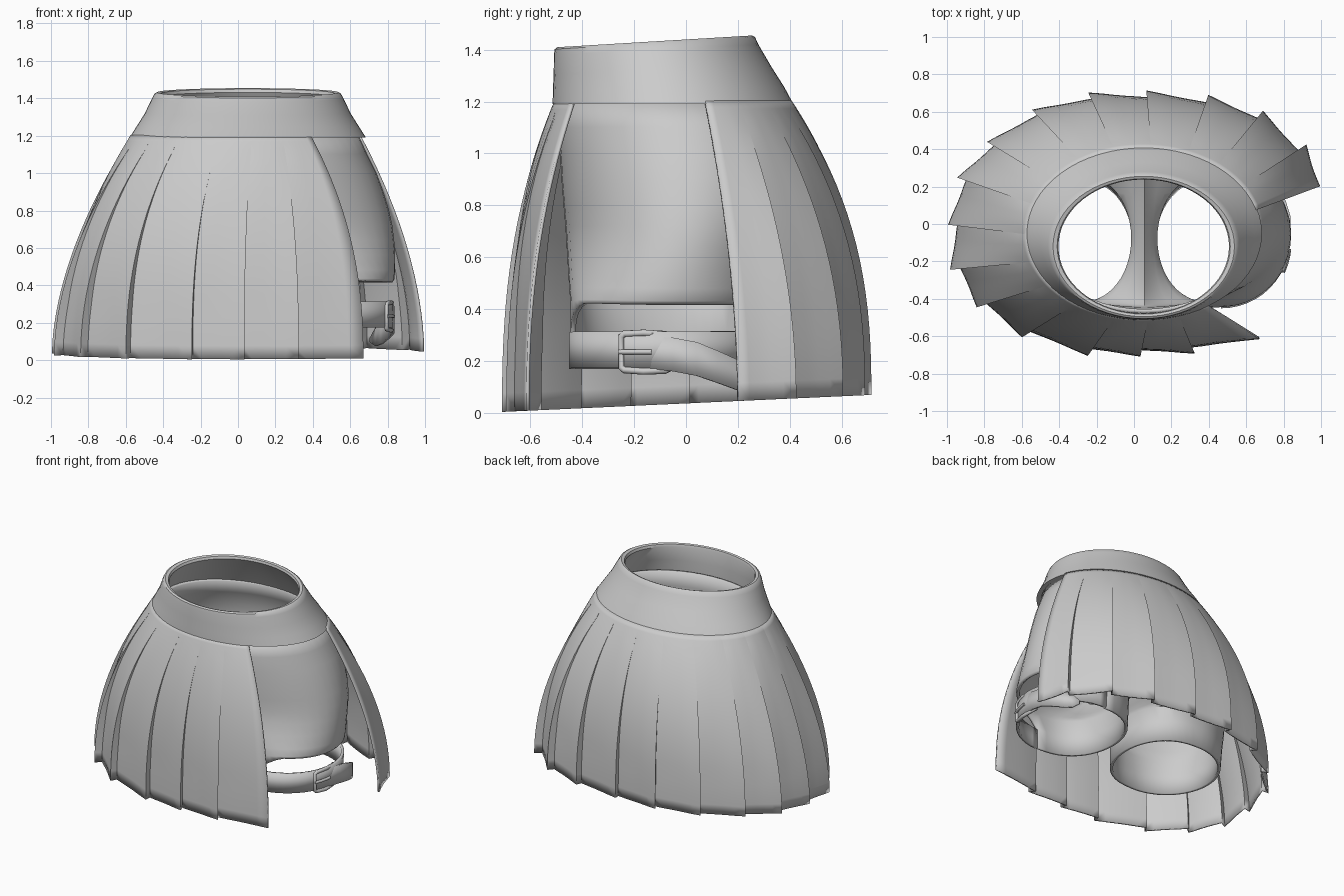
import bpy, bmesh, math

if "Cube" in bpy.data.objects:
    bpy.data.objects.remove(bpy.data.objects["Cube"])

grey = bpy.data.materials.new("grey_cloth")
grey.diffuse_color = (0.6, 0.6, 0.6, 1)
grey.use_nodes = True
grey.node_tree.nodes["Principled BSDF"].inputs["Base Color"].default_value = grey.diffuse_color


def finish(ob, angle=35):
    ob.data.materials.append(grey)
    bpy.ops.object.select_all(action='DESELECT')
    bpy.context.view_layer.objects.active = ob
    ob.select_set(True)
    bpy.ops.object.shade_smooth_by_angle(angle=math.radians(angle))


def loft(name, grids, thick=0.0, angle=35):
    """Skin one or more (rows, closed) grids into a single welded mesh."""
    bm = bmesh.new()
    for rows, closed in grids:
        vs = [[bm.verts.new(p) for p in r] for r in rows]
        n = len(rows[0])
        for a, b in zip(vs, vs[1:]):
            for i in range(n if closed else n - 1):
                j = (i + 1) % n
                bm.faces.new((a[i], b[i], b[j], a[j]))
    bmesh.ops.remove_doubles(bm, verts=bm.verts, dist=0.0005)
    bmesh.ops.recalc_face_normals(bm, faces=bm.faces)
    me = bpy.data.meshes.new(name)
    bm.to_mesh(me)
    bm.free()
    ob = bpy.data.objects.new(name, me)
    bpy.context.collection.objects.link(ob)
    if thick:
        m = ob.modifiers.new("thickness", 'SOLIDIFY')
        m.thickness = thick
        m.offset = 0
    finish(ob, angle)
    return ob


def lerp(a, b, t):
    return a + (b - a) * t


# ---- waistband: outer wall, rolled rim, inner wall; (z, centre y, rx, ry, tilt)
band = [(1.19, -0.05, 0.60, 0.43, 0), (1.19, -0.05, 0.632, 0.464, 0),
        (1.25, -0.067, 0.594, 0.446, .012), (1.32, -0.09, 0.550, 0.420, .03),
        (1.40, -0.115, 0.512, 0.394, .05), (1.425, -0.12, 0.498, 0.386, .06),
        (1.432, -0.12, 0.485, 0.375, .06), (1.427, -0.12, 0.463, 0.362, .06),
        (1.41, -0.12, 0.456, 0.358, .06), (1.30, -0.08, 0.530, 0.395, .03),
        (1.19, -0.05, 0.60, 0.43, 0)]
rows = []
for z, cy, rx, ry, tilt in band:
    ring = [2 * math.pi * k / 64 for k in range(64)]
    rows.append([(0.052 + rx * math.cos(a), cy + ry * math.sin(a),
                  z + tilt * ry * math.sin(a)) for a in ring])
loft("waistband", [(rows, True)], 0, 40)

# ---- pleated skirt: sawtooth hem drawn up to an ellipse at the waist
tips = [(0.92, 0.42), (0.69, 0.60), (0.40, 0.685), (0.07, 0.71), (-0.24, 0.70),
        (-0.54, 0.61), (-0.78, 0.44), (-0.94, 0.25), (-0.99, 0.0),
        (-0.98, -0.24), (-0.84, -0.44), (-0.60, -0.60), (-0.25, -0.70),
        (0.03, -0.705), (0.32, -0.69), (0.67, -0.61)]
hem = []                                     # (smooth outline, pleated outline)
prev, inset = (0.99, 0.20), 1.0
for tip in tips:
    for k in range(6):
        t = k / 5
        p = (lerp(prev[0], tip[0], t), lerp(prev[1], tip[1], t))
        s = lerp(inset, 1, t) - 0.008 * math.sin(math.pi * t)
        turn = -0.012 * (1 - t) if inset < 1 else 0   # tuck the fold under
        c, d = math.cos(turn), math.sin(turn)
        hem.append((p, (s * (p[0] * c - p[1] * d), s * (p[0] * d + p[1] * c))))
    prev, inset = tip, 0.95
rows = []
STEPS = 20
for r in range(STEPS + 1):
    t = (r / STEPS) ** 1.2
    fold = min(1, t * 1.3) * 0.97 + 0.03
    row = []
    for base, pleat in hem:
        x, y = (lerp(base[i], pleat[i], fold) for i in (0, 1))
        a = math.atan2(y / 0.71, x)
        if a < 0.2:
            a += 2 * math.pi
        a -= max(0, a - 4.9) * 0.2          # slit is wider at the waist
        f = 1 - (1 - t) ** (1.75 + 0.75 * abs(math.sin(a)) ** 2)
        zb = 0.004 + 0.046 * (y + 0.71)
        row.append((lerp(0.052 + 0.622 * math.cos(a), x, f),
                    lerp(-0.05 + 0.452 * math.sin(a), y, f), lerp(1.2, zb, t)))
    rows.append(row)
loft("pleated_skirt", [(rows, False)], 0.012, 75)

# ---- shorts: outer shells plus inner leg walls
# (z, leg centre x, outer rx, inner rx, front y, back y)
shell = [(1.21, 0, .575, 0, -.465, .37), (1.10, 0, .625, 0, -.48, .44),
         (1.00, 0, .675, 0, -.475, .47), (.90, 0, .712, 0, -.47, .48),
         (.80, 0, .742, 0, -.462, .47), (.72, 0, .76, 0, -.455, .45),
         (.64, .06, .71, .04, -.45, .41), (.56, .18, .595, .14, -.445, .36),
         (.48, .32, .455, .265, -.44, .31), (.42, .40, .372, .34, -.435, .28),
         (.31, .41, .352, .355, -.435, .265), (.17, .41, .345, .355, -.435, .255)]
N = 24
CX = 0.055


def half_arc(row, side, inner, sag=0.0, arch=0.0, out=0.0):
    z, cx, ro, ri, yf, yb = row
    pts = []
    for k in range(N + 1):
        a = -math.pi / 2 + math.pi * k / N
        c = max(0, math.cos(a))
        dx = cx - ri * c ** 0.8 if inner else cx + (ro + out) * c
        dz = arch * min(1, 2.2 * c) ** 0.7 - sag * c
        pts.append((CX + side * dx,
                    (yf + yb) / 2 + ((yb - yf) / 2 + out) * math.sin(a), z + dz))
    return pts


sags = (.18, .14, .09, .04, 0, 0, 0)
grids = []
for side in (1, -1):
    grids.append(([half_arc(r, side, True, s) for r, s in zip(shell[5:], sags)], False))
# plain leg
grids.append(([half_arc(r, -1, False) for r in shell], False))
# leg with an arched opening above the belt
outer = [half_arc(r, 1, False) for r in shell[:8]]
outer += [half_arc(shell[8], 1, False), half_arc(shell[9], 1, False, 0, .015),
          half_arc(shell[10], 1, False, 0, .112)]
grids.append((outer, False))
loft("shorts", grids, 0.02, 40)

# ---- thigh belt: strap closing the leg, buckle frame, prong and hanging tail
BX, BY, BRX, BRY = 0.46, -0.10, 0.342, 0.345
loft("thigh_belt", [([half_arc(r, 1, False, 0, 0.004, 0.006) for r in shell[10:]], False)], 0.02)


def on_belt(deg, z, out=0.0):
    a = math.radians(deg)
    return (BX + (BRX + out) * math.cos(a), BY + (BRY + out) * math.sin(a), z)


path = [(.79, -.21, .235, .06), (.818, -.13, .232, .062), (.83, -.05, .225, .065),
        (.83, .04, .208, .065), (.805, .12, .178, .062), (.77, .20, .145, .058),
        (.74, .25, .125, .05), (.71, .29, .108, .012)]
loft("belt_tail", [([[(x, y, z + w) for x, y, z, w in path],
                     [(x, y, z - w) for x, y, z, w in path]], False)], 0.014)


def rod(name, pts, radius, cyclic):
    cu = bpy.data.curves.new(name, 'CURVE')
    cu.dimensions = '3D'
    cu.bevel_depth = radius
    cu.bevel_resolution = 2
    cu.use_fill_caps = True
    sp = cu.splines.new('POLY')
    sp.points.add(len(pts) - 1)
    for p, co in zip(sp.points, pts):
        p.co = (*co, 1)
    sp.use_cyclic_u = cyclic
    ob = bpy.data.objects.new(name, cu)
    bpy.context.collection.objects.link(ob)
    bpy.context.view_layer.objects.active = ob
    bpy.ops.object.select_all(action='DESELECT')
    ob.select_set(True)
    bpy.ops.object.convert(target='MESH')
    finish(bpy.context.view_layer.objects.active, 50)


# frame's far side tucks beneath the tail
top = [on_belt(-22, .305, .022), on_belt(-10, .308, .022), on_belt(3, .303, .015), on_belt(8, .295, .0)]
low = [on_belt(8, .175, .0), on_belt(3, .163, .015), on_belt(-10, .16, .022), on_belt(-22, .165, .022)]
ends = [on_belt(-24, .175, .022), on_belt(-24, .295, .022)]
rod("buckle_frame", top + low + ends, 0.013, True)
rod("buckle_prong", [on_belt(d, .235, .03) for d in (-25, -17, -10, -5)], 0.010, False)
